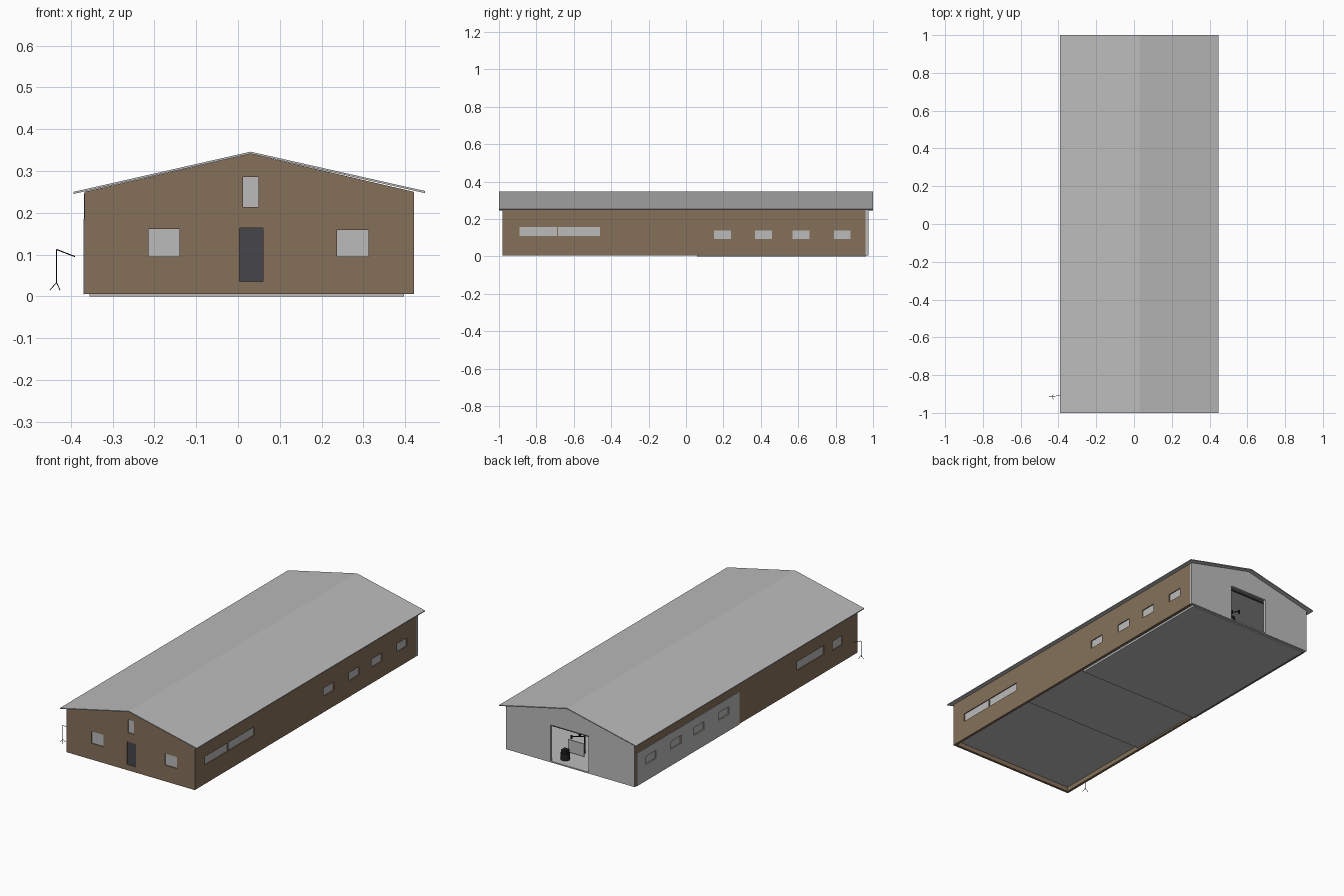
import bpy, math
from mathutils import Vector

if "Cube" in bpy.data.objects:
    bpy.data.objects.remove(bpy.data.objects["Cube"])


def material(name, rgb):
    m = bpy.data.materials.new(name)
    m.diffuse_color = (*rgb, 1)
    m.use_nodes = True
    m.node_tree.nodes["Principled BSDF"].inputs["Base Color"].default_value = m.diffuse_color
    return m


BROWN = material("brown cladding", (0.235, 0.163, 0.102))
GREY = material("light grey metal", (0.50, 0.50, 0.50))
DARK = material("dark door", (0.062, 0.062, 0.070))
BLACK = material("black equipment", (0.015, 0.015, 0.016))


def mesh_object(name, verts, faces, mat):
    me = bpy.data.meshes.new(name)
    me.from_pydata(verts, [], faces)
    me.materials.append(mat)
    ob = bpy.data.objects.new(name, me)
    bpy.context.collection.objects.link(ob)
    return ob


def prism(name, profile, y0, y1, mat):
    """Extrude a counter-clockwise x-z profile along y."""
    n = len(profile)
    verts = [(x, y, z) for y in (y0, y1) for x, z in profile]
    faces = [tuple(range(n)), tuple(reversed(range(n, 2 * n)))]
    faces += [(i, i + n, (i + 1) % n + n, (i + 1) % n) for i in range(n)]
    return mesh_object(name, verts, faces, mat)


def box(name, x, y, z, mat):
    return prism(name, [(x[0], z[0]), (x[1], z[0]), (x[1], z[1]), (x[0], z[1])],
                 y[0], y[1], mat)


def rod(name, a, b, r, mat, sides=6):
    a, b = Vector(a), Vector(b)
    bpy.ops.mesh.primitive_cylinder_add(vertices=sides, radius=r,
                                        depth=(b - a).length, location=(a + b) / 2)
    ob = bpy.context.object
    ob.name = name
    ob.rotation_euler = (b - a).to_track_quat('Z', 'Y').to_euler()
    ob.data.materials.append(mat)
    return ob


def cut(ob, openings):
    """Cut box-shaped openings through a wall, then drop the cutters."""
    bpy.context.view_layer.objects.active = ob
    for x, y, z in openings:
        cutter = box("cutter", x, y, z, ob.data.materials[0])
        cutter.hide_render = True
        mod = ob.modifiers.new("opening", 'BOOLEAN')
        mod.operation, mod.solver, mod.object = 'DIFFERENCE', 'EXACT', cutter
        bpy.ops.object.modifier_apply(modifier=mod.name)
        bpy.data.objects.remove(cutter, do_unlink=True)


# Main dimensions
XL, XR, XM = -0.367, 0.421, 0.03
YF, YB = -0.98, 0.975
BASE, EAVE, RIDGE = 0.005, 0.25, 0.341
T = 0.014
gable = [(XL, BASE), (XR, BASE), (XR, EAVE), (XM, RIDGE), (XL, EAVE)]

# Front gable wall with windows and door
front_wall = prism("front_wall", gable, YF, YF + T, BROWN)
front = {"left_front_window": ((-0.214, -0.140), (0.095, 0.161), GREY),
         "right_front_window": ((0.237, 0.312), (0.095, 0.159), GREY),
         "loft_window": ((0.012, 0.049), (0.214, 0.286), GREY),
         "front_door": ((0.004, 0.060), (0.036, 0.164), DARK)}
cut(front_wall, [(x, (YF - .05, YF + .05), z) for x, z, m in front.values()])
for name, (x, z, m) in front.items():
    box(name, x, (YF + 0.005, YF + 0.009), z, m)

# Rear gable wall with a large open doorway
rear_wall = prism("rear_wall", gable, YB - T, YB, GREY)
cut(rear_wall, [((-0.085, 0.148), (YB - .05, YB + .05), (0.012, 0.212))])
box("door_track", (-0.09, 0.153), (YB - T - 0.012, YB - T), (0.200, 0.216), DARK)

# Side walls with their windows
small = [((y, y + 0.09), (0.094, 0.139)) for y in (0.15, 0.37, 0.57, 0.79)]
sides = {"right": small + [((-0.89, -0.69), (0.11, 0.156)),
                           ((-0.685, -0.46), (0.11, 0.156))],
         "left": small + [((-0.685, -0.45), (0.108, 0.156)),
                          ((-0.845, -0.76), (0.10, 0.150))]}
for side, wins in sides.items():
    s, xo = (1, XR) if side == "right" else (-1, XL)
    span = lambda a, b: tuple(sorted((xo - s * a, xo - s * b)))
    wall = box(side + "_wall", span(0, T), (YF + T, YB - T), (BASE, EAVE), BROWN)
    cut(wall, [(span(-0.05, 0.05), y, z) for y, z in wins])
    for y, z in wins:
        box(side + "_window", span(0.005, 0.009), y, z, GREY)

# Grey cladding panel on the rear half of the left wall
panel = box("left_cladding_panel", (XL - 0.003, XL), (0.06, 0.958), (0.004, 0.185), GREY)
cut(panel, [((XL - .05, XL + .05), y, z) for y, z in small])
box("left_rear_corner_trim", (XL - 0.001, XL), (YB - T, YB), (BASE, EAVE - 0.004), BROWN)

# Folded sheet roof
TH = 0.005
prism("roof", [(-0.393, 0.245), (XM, RIDGE), (0.447, 0.247), (0.447, 0.247 + TH),
               (XM, RIDGE + TH), (-0.393, 0.245 + TH)], -1, 1, GREY)

# Stepped floor slabs and inner partition
box("front_floor", (XL + T, XR - T), (YF + T, -0.39), (0.030, 0.036), GREY)
box("middle_floor", (XL + T, XR - T), (-0.39, 0.06), (0.014, 0.036), GREY)
box("rear_floor", (-0.355, 0.397), (0.06, 0.962), (0.0, 0.012), GREY)
prism("partition", [(XL + T, 0.012), (XR - T, 0.012), (XR - T, 0.245),
                    (XM, 0.336), (XL + T, 0.245)], 0.06, 0.07, GREY)

# Workshop equipment behind the doorway
rod("machine_base", (0.10, 0.915, 0.012), (0.10, 0.915, 0.05), 0.024, BLACK, 12)
box("machine_head", (0.085, 0.115), (0.90, 0.93), (0.05, 0.068), BLACK)
box("work_board", (0.03, 0.13), (0.845, 0.85), (0.02, 0.09), GREY)
rod("work_post", (0.06, 0.80, 0.012), (0.06, 0.80, 0.15), 0.004, BLACK)
for i, z in enumerate((0.105, 0.13, 0.15)):
    rod("work_arm", (0.06, 0.80, z), (0.10 - 0.05 * i, 0.86, z + 0.012), 0.003, BLACK)
    rod("arm_joint", (0.10 - 0.05 * i, 0.86, z), (0.10 - 0.05 * i, 0.86, z + 0.018),
        0.006, BLACK, 8)

# Slim tripod mast beside the front left corner
MX, MY = -0.434, -0.915
rod("mast", (MX, MY, 0.033), (MX, MY, 0.112), 0.0013, BLACK)
rod("mast_arm", (MX, MY, 0.112), (-0.390, MY + 0.01, 0.095), 0.0013, BLACK)
for k in range(3):
    a = math.radians(180 + 120 * k)
    rod("mast_leg", (MX, MY, 0.033),
        (MX + 0.016 * math.cos(a), MY + 0.016 * math.sin(a), 0.015), 0.001, BLACK)
